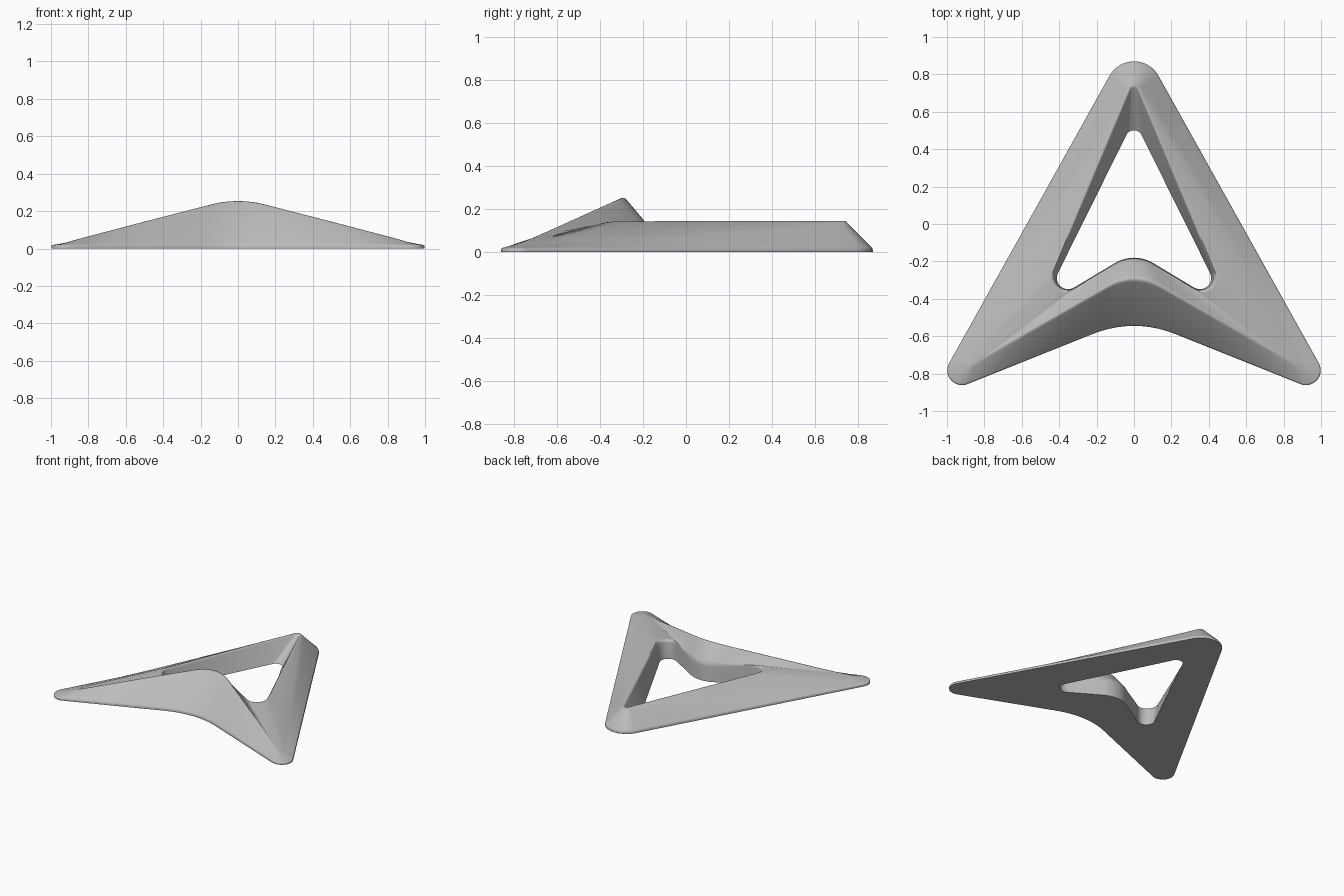
import bpy, bmesh, math
from mathutils import Vector

old = bpy.data.objects.get("Cube")
if old:
    bpy.data.objects.remove(old, do_unlink=True)

ARC, SPAN = 10, 8


def arc(a, p, b, weight, steps):
    """Circular-style curve from a to b, pulled towards corner p."""
    out = []
    for i in range(steps + 1):
        t = i / steps
        u, v, w = (1 - t) ** 2, 2 * t * (1 - t) * weight, t * t
        out.append((a * u + p * v + b * w) / (u + v + w))
    return out


def rounded_ring(apex, tip, notch):
    """Closed mirrored loop with four filleted corners; each is (point, radius)."""
    mirrored = (Vector((-tip[0][0], tip[0][1], tip[0][2])), tip[1])
    corners = [(Vector(p), r) for p, r in (apex, tip, notch, mirrored)]
    arcs = []
    for i, (p, r) in enumerate(corners):
        d0 = (corners[i - 1][0] - p).normalized()
        d1 = (corners[(i + 1) % 4][0] - p).normalized()
        half = d0.angle(d1) / 2
        reach = r / math.tan(half)
        arcs.append(arc(p + d0 * reach, p, p + d1 * reach, math.sin(half), ARC))
    ring = []
    for i, pts in enumerate(arcs):
        nxt = arcs[(i + 1) % 4][0]
        ring += pts
        ring += [pts[-1].lerp(nxt, k / SPAN) for k in range(1, SPAN)]
    return ring


def soften(section, sizes, steps=4):
    """Round the inner corners of one cross-section."""
    out = [section[0]]
    for i in range(1, len(section) - 1):
        p = section[i]
        a, b = section[i - 1] - p, section[i + 1] - p
        da, db = min(sizes[i], a.length * .45), min(sizes[i], b.length * .45)
        out += arc(p + a.normalized() * da, p, p + b.normalized() * db, 1, steps)
    return out + [section[-1]]


# Guide loops: outer base, outer rim, crest, inner crest, opening
base = rounded_ring(((0, 1.027, 0), .149), ((1.097, -.939, 0), .079), ((0, -.5, 0), .58))
rim = [p + Vector((0, 0, .018)) for p in base]
crest = rounded_ring(((0, .80, .137), .05), ((.95, -.80, .026), .03), ((0, -.25, .282), .25))
inner = rounded_ring(((0, .775, .15), .02), ((.512, -.459, .147), .075), ((0, -.152, .134), .2))
opening = rounded_ring(((0, .557, 0), .045), ((.498, -.446, 0), .06), ((0, -.147, 0), .2))

# Loft the rounded cross-sections around the frame and close the underside
bm = bmesh.new()
sections = []
for points in zip(base, rim, crest, inner, opening):
    pts = soften(points, (0, .012, .025, .025, 0))
    sections.append([bm.verts.new(p) for p in pts])
for i, s in enumerate(sections):
    t = sections[(i + 1) % len(sections)]
    for j in range(len(s)):
        k = (j + 1) % len(s)
        bm.faces.new((s[j], t[j], t[k], s[k]))
bmesh.ops.remove_doubles(bm, verts=bm.verts, dist=.0002)
bmesh.ops.recalc_face_normals(bm, faces=bm.faces)

mesh = bpy.data.meshes.new("arrow_frame")
bm.to_mesh(mesh)
bm.free()
frame = bpy.data.objects.new("arrow_frame", mesh)
bpy.context.collection.objects.link(frame)

# Plain grey finish
grey = bpy.data.materials.new("plain_grey")
grey.use_nodes = True
colour = (.5, .5, .5, 1)
grey.diffuse_color = colour
grey.node_tree.nodes["Principled BSDF"].inputs["Base Color"].default_value = colour
mesh.materials.append(grey)

bpy.context.view_layer.objects.active = frame
frame.select_set(True)
bpy.ops.object.shade_smooth_by_angle(angle=math.radians(40))
